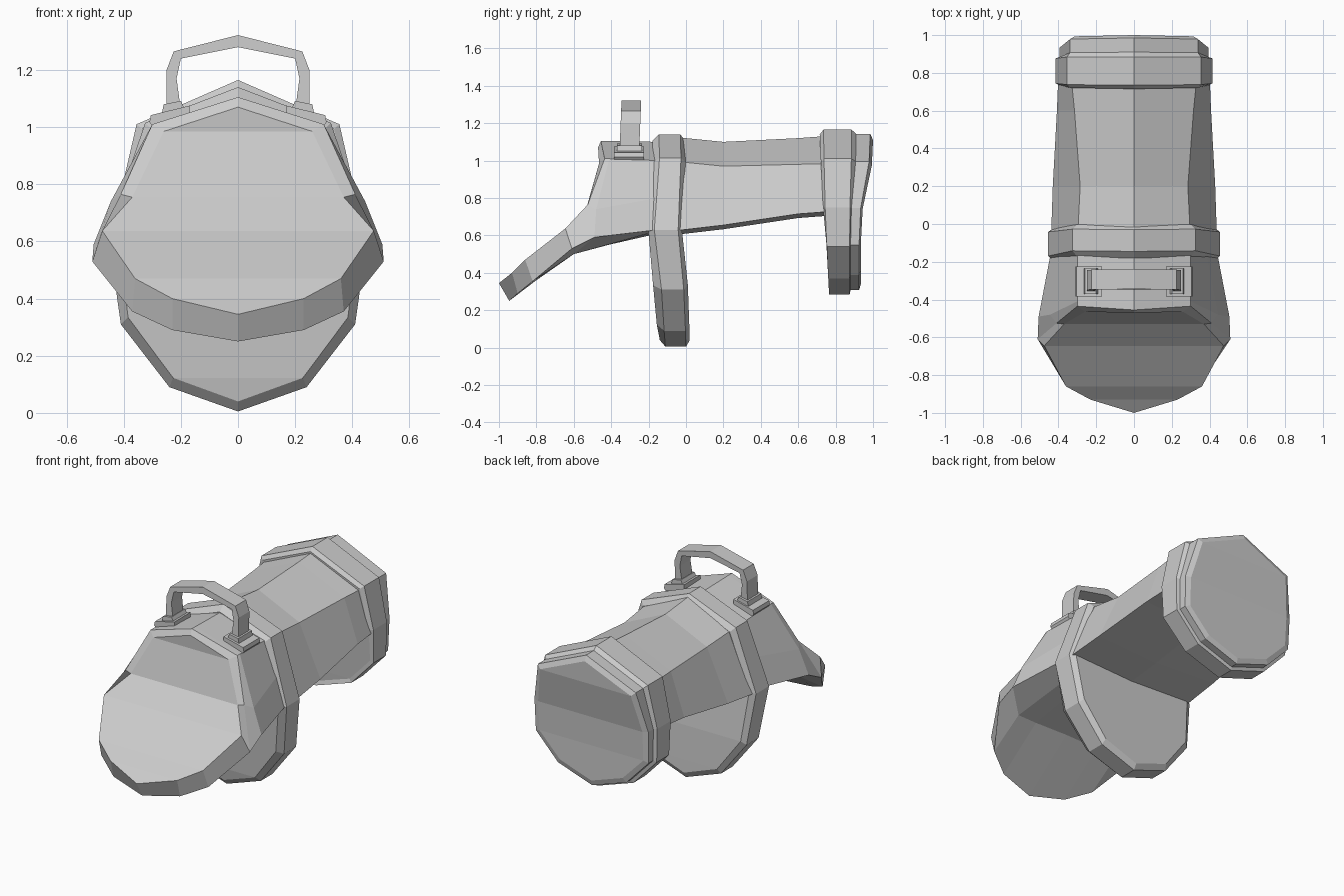
import bpy, bmesh
from mathutils import Vector

if "Cube" in bpy.data.objects:
    bpy.data.objects.remove(bpy.data.objects["Cube"])

grey = bpy.data.materials.new("plain_grey")
grey.use_nodes = True
colour = (0.6, 0.6, 0.6, 1)
grey.diffuse_color = colour
grey.node_tree.nodes["Principled BSDF"].inputs["Base Color"].default_value = colour


def finish(name, bm):
    bmesh.ops.remove_doubles(bm, verts=bm.verts, dist=0.0005)
    bmesh.ops.recalc_face_normals(bm, faces=bm.faces)
    mesh = bpy.data.meshes.new(name)
    bm.to_mesh(mesh)
    bm.free()
    mesh.materials.append(grey)
    obj = bpy.data.objects.new(name, mesh)
    bpy.context.collection.objects.link(obj)
    return obj


def loft(name, halves):
    """Join half sections (top centre to bottom centre), mirrored in x; cap the ends in strips."""
    bm = bmesh.new()
    rings = []
    for half in halves:
        right = [bm.verts.new(p) for p in half]
        left = [bm.verts.new((-p[0], p[1], p[2])) for p in half[1:-1]]
        rings.append(right + left[::-1])
    n = len(rings[0])
    for a, b in zip(rings, rings[1:]):
        for i in range(n):
            j = (i + 1) % n
            bm.faces.new((a[i], a[j], b[j], b[i]))
    for ring in (rings[0], rings[-1]):
        last = len(halves[0]) - 1
        for i in range(last):
            strip = [ring[i], ring[i + 1], ring[-i - 1], ring[-i]]
            bm.faces.new(list(dict.fromkeys(strip)))
    return finish(name, bm)


def ring(profile, leans, y_top, y_bottom, inset=0.0, middle=0.7):
    """Place an x-z profile at a leaning y, shrunk towards its middle."""
    out = []
    for (x, z), t in zip(profile, leans):
        d = Vector((x, z - middle))
        d -= d.normalized() * inset
        out.append((d.x, y_top + (y_bottom - y_top) * t, middle + d.y))
    return out


# Front shell with its sloping tongue plate
loft("front_shell", [
    [(0, -.47, 1.07), (.26, -.465, .985), (.37, -.53, .755), (.475, -.645, .637),
     (.36, -.86, .47), (.23, -.93, .40), (0, -1, .345)],
    [(0, -.455, 1.105), (.30, -.435, 1.01), (.41, -.525, .765), (.51, -.61, .53),
     (.37, -.82, .355), (.23, -.9, .29), (0, -.945, .25)],
    [(0, -.42, 1.105), (.30, -.41, 1.01), (.445, -.48, .74), (.505, -.49, .59),
     (.37, -.6, .50), (.23, -.61, .505), (0, -.61, .51)],
    [(0, -.15, 1.1), (.30, -.15, 1.0), (.38, -.15, .8), (.44, -.15, .63),
     (.3, -.15, .625), (.2, -.15, .62), (0, -.15, .61)],
])

# Long body shell between the two plates
loft("body_shell", [
    [(0, y, ridge), (sx, y, sz), (wx, y, wz), (0, y, wz - .022)]
    for y, ridge, sx, sz, wx, wz in (
        (-.1, 1.13, .30, 1.0, .44, .62),
        (.2, 1.10, .285, .97, .43, .655),
        (.6, 1.12, .315, .98, .408, .715),
        (.8, 1.135, .335, .985, .40, .73))
])

# Middle plate: raised band above, rounded disc below
middle = [(0, 1.14), (.325, 1.015), (.455, .63), (.41, .31), (.24, .09), (0, .005)]
lean = [0, .1, .3, .6, .85, 1]
loft("middle_plate", [
    ring(middle, [0, .1, -.55, .1, .6, 1], -.18, -.14, .035),
    ring(middle, [0, .1, -.7, .4, .8, 1], -.145, -.11, 0),
    ring(middle, [0, .1, -.4, .6, .9, 1], -.03, 0, 0),
    ring(middle, [0, .1, -.7, .6, .9, 1], -.005, .02, .035),
])

# Rear plate: raised band and a stepped back cap
rear = [(0, 1.165), (.355, 1.01), (.415, .75), (.41, .54), (.25, .37), (0, .285)]
back = [0, .1, .85, 1, 1, 1]
loft("rear_plate", [
    ring(rear, lean, .715, .775, .025),
    ring(rear, lean, .735, .765, 0),
    ring(rear, back, .885, .875, 0),
    ring(rear, back, .91, .88, .022),
    ring(rear, back, .985, .925, .022),
    ring(rear, back, 1.0, .935, .055),
])


def slab(name, outline, y0, y1, shear=0.0):
    """Extrude an x-z outline along y, with an optional lean over height."""
    bm = bmesh.new()
    sides = [[bm.verts.new((x, y + shear * (z - 1.06), z)) for x, z in outline] for y in (y0, y1)]
    n = len(outline)
    for i in range(n):
        j = (i + 1) % n
        bm.faces.new((sides[0][i], sides[0][j], sides[1][j], sides[1][i]))
    for side in sides:
        bm.faces.new(side)
    return finish(name, bm)


# Carrying handle: a bent strap with angular corners
outer = [(.25, 1.06), (.25, 1.2), (.225, 1.265), (0, 1.322)]
inner = [(.2, 1.06), (.215, 1.17), (.2, 1.24), (0, 1.28)]
outer += [(-x, z) for x, z in outer[-2::-1]]
inner += [(-x, z) for x, z in inner[-2::-1]]
slab("handle", outer + inner[::-1], -.355, -.25, .04)

# Feet of the handle, lying along the roof slope
for side, s in (("left", 1), ("right", -1)):
    foot = [(s * x, z) for x, z in ((.17, 1.03), (.17, 1.075), (.305, 1.042), (.31, 1.018), (.29, .99))]
    slab(side + "_handle_foot", foot, -.385, -.225)
    collar = [(s * x, z) for x, z in ((.18, 1.05), (.2, 1.092), (.26, 1.08), (.27, 1.03))]
    slab(side + "_handle_collar", collar, -.37, -.235)
